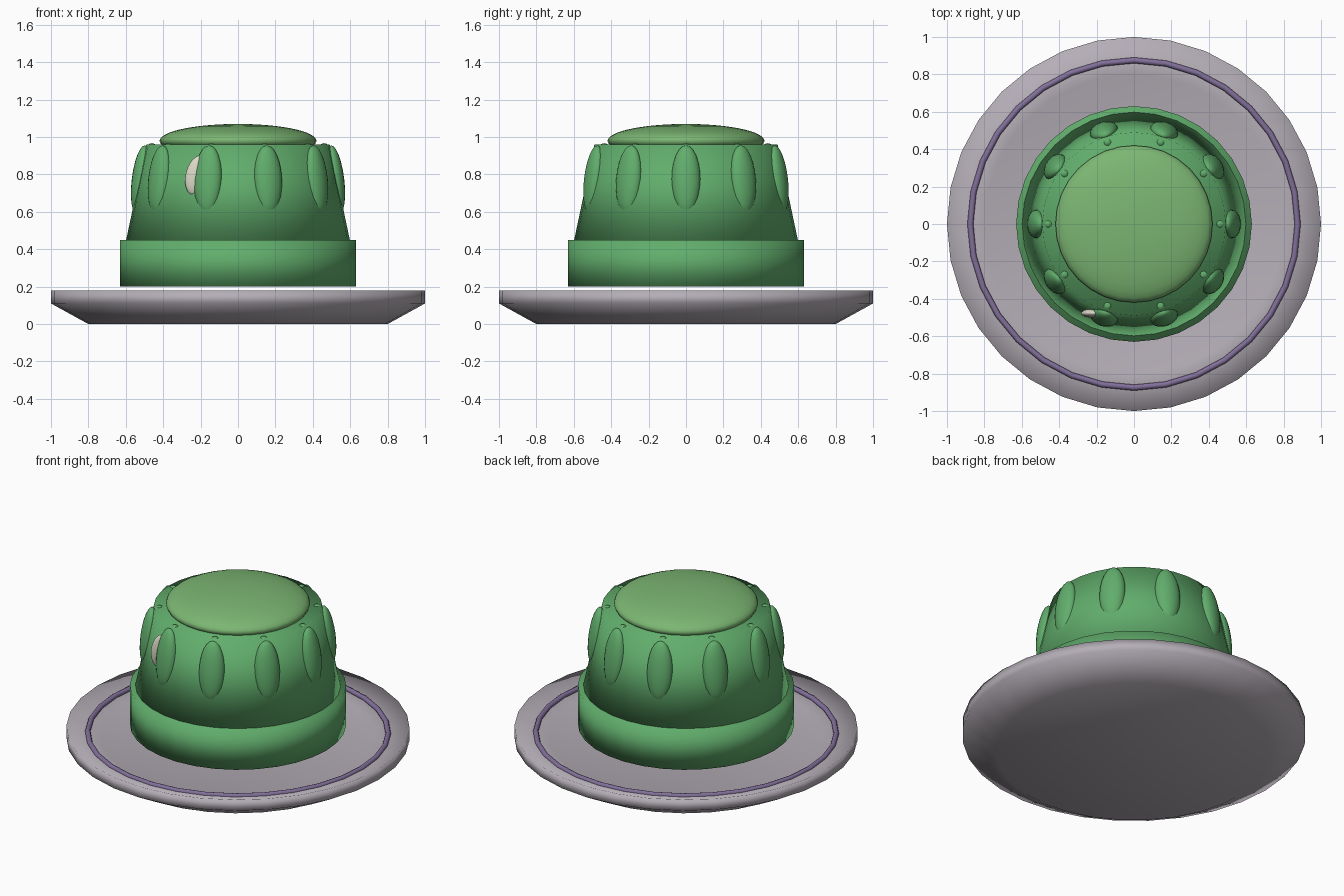
import bpy, bmesh, math
from mathutils import Matrix, Vector

if "Cube" in bpy.data.objects:
    bpy.data.objects.remove(bpy.data.objects["Cube"])


def material(name, rgb):
    m = bpy.data.materials.new(name)
    m.diffuse_color = (*rgb, 1)
    m.use_nodes = True
    m.node_tree.nodes["Principled BSDF"].inputs["Base Color"].default_value = m.diffuse_color
    return m


GREEN = material("green_jelly", (0.12, 0.42, 0.15))
LIGHT = material("light_green", (0.20, 0.47, 0.17))
GREY = material("plate_grey", (0.46, 0.42, 0.47))
PURPLE = material("trim_purple", (0.22, 0.16, 0.32))
CREAM = material("highlight_cream", (0.72, 0.70, 0.58))


def finish(name, bm, mat):
    bmesh.ops.recalc_face_normals(bm, faces=bm.faces)
    for f in bm.faces:
        f.smooth = True
    mesh = bpy.data.meshes.new(name)
    bm.to_mesh(mesh)
    bm.free()
    mesh.materials.append(mat)
    ob = bpy.data.objects.new(name, mesh)
    bpy.context.collection.objects.link(ob)
    return ob


def lathe(name, profile, mat, n=32, closed=False):
    """Spin (radius, z) points about z; open profiles get flat end caps."""
    bm = bmesh.new()
    rings = [[bm.verts.new((r * math.cos(2 * math.pi * i / n),
                            r * math.sin(2 * math.pi * i / n), z))
              for i in range(n)] for r, z in profile]
    pairs = list(zip(rings, rings[1:]))
    if closed:
        pairs.append((rings[-1], rings[0]))
    else:
        bm.faces.new(rings[0])
        bm.faces.new(rings[-1])
    for a, b in pairs:
        for i in range(n):
            j = (i + 1) % n
            bm.faces.new((a[i], a[j], b[j], b[i]))
    return finish(name, bm, mat)


def ellipsoid(name, center, radii, mat, tilt=0.0, axis='Y', turn=0.0, seg=20):
    """Ellipsoid tilted about an axis, placed, then turned about z."""
    bm = bmesh.new()
    bmesh.ops.create_uvsphere(bm, u_segments=seg, v_segments=seg // 2 + 2, radius=1)
    bm.transform(Matrix.Rotation(turn, 4, 'Z') @ Matrix.Translation(Vector(center))
                 @ Matrix.Rotation(tilt, 4, axis) @ Matrix.Diagonal((*radii, 1)))
    return finish(name, bm, mat)


# Plate with a raised rim, and its purple trim ring
lathe("plate", [(0.8, 0), (1.0, 0.11), (1.0, 0.18), (0.8, 0.12)], GREY)
trim = [(0.875 + 0.016 * math.cos(a), 0.147 + 0.016 * math.sin(a))
        for a in (k * math.pi / 4 for k in range(8))]
lathe("plate_trim", trim, PURPLE, closed=True)

# Jelly base band, tapered body and domed cap
lathe("jelly_base", [(0.63, 0.20), (0.63, 0.45)], GREEN)
lathe("jelly_body", [(0.60, 0.44), (0.49, 0.96)], GREEN)
ellipsoid("jelly_cap", (0, 0, 0.98), (0.42, 0.42, 0.09), LIGHT, seg=32)

# Ten side lobes, each with a small bead on the top edge
for i in range(10):
    turn = i * math.pi / 5
    ellipsoid(f"side_lobe_{i + 1}", (0.52, 0, 0.772), (0.048, 0.077, 0.185),
              GREEN, tilt=math.radians(-7), turn=turn)
    ellipsoid(f"top_bead_{i + 1}", (0.46, 0, 0.945), (0.026, 0.026, 0.022),
              GREEN, turn=turn, seg=12)

# Shine spot on the front
ellipsoid("shine_spot", (-0.215, -0.477, 0.795), (0.065, 0.025, 0.11), CREAM,
          tilt=math.radians(14), axis='Y')
